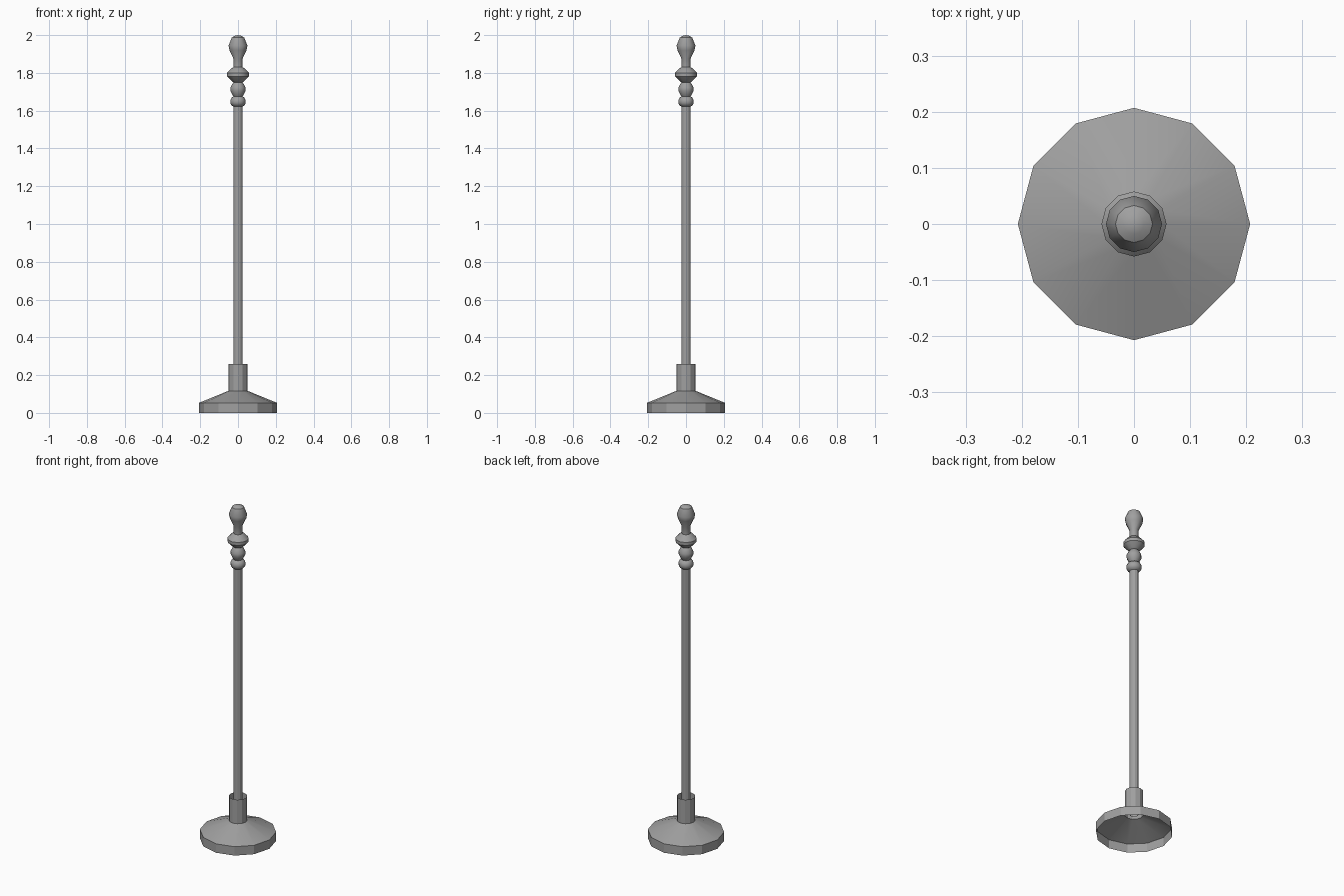
import bpy, bmesh, math

SIDES = 12

cube = bpy.data.objects.get("Cube")
if cube:
    bpy.data.objects.remove(cube, do_unlink=True)

metal = bpy.data.materials.new("grey metal")
metal.use_nodes = True
grey = (0.35, 0.35, 0.35, 1)
metal.diffuse_color = grey
metal.node_tree.nodes["Principled BSDF"].inputs["Base Color"].default_value = grey


def lathe(name, profile, smooth=29):
    """Turn (radius, height) points round z; radius 0 closes an end."""
    bm = bmesh.new()
    verts = [bm.verts.new((r, 0, z)) for r, z in profile]
    edges = [bm.edges.new(pair) for pair in zip(verts, verts[1:])]
    bmesh.ops.spin(bm, geom=verts + edges, cent=(0, 0, 0), axis=(0, 0, 1),
                   angle=math.tau, steps=SIDES, use_duplicate=False)
    bmesh.ops.remove_doubles(bm, verts=bm.verts, dist=0.0005)
    bmesh.ops.recalc_face_normals(bm, faces=bm.faces)
    # Open shells: make the sides face outward
    if sum(f.normal.dot(f.calc_center_median()) * f.calc_area()
           for f in bm.faces if abs(f.normal.z) < 0.7) < 0:
        bmesh.ops.reverse_faces(bm, faces=bm.faces)
    mesh = bpy.data.meshes.new(name)
    bm.to_mesh(mesh)
    bm.free()
    mesh.materials.append(metal)
    obj = bpy.data.objects.new(name, mesh)
    bpy.context.collection.objects.link(obj)
    bpy.ops.object.select_all(action='DESELECT')
    obj.select_set(True)
    bpy.context.view_layer.objects.active = obj
    bpy.ops.object.shade_smooth_by_angle(angle=math.radians(smooth))
    return obj


# Hollow foot with its open collar
lathe("base", [(0.207, 0), (0.207, 0.053), (0.05, 0.117), (0.05, 0.26)])

# Long shaft, standing inside the collar
lathe("pole", [(0.024, 0.117), (0.024, 1.63)])

# Turned beads
lathe("lower_bead", [(0.024, 1.622), (0.034, 1.628), (0.041, 1.64),
                     (0.041, 1.655), (0.034, 1.669), (0.024, 1.675)], 40)
lathe("middle_bead", [(0.024, 1.675), (0.03, 1.684), (0.04, 1.705),
                      (0.04, 1.722), (0.03, 1.742), (0.024, 1.75)], 40)
lathe("upper_bead", [(0.024, 1.75), (0.034, 1.757), (0.058, 1.782),
                     (0.058, 1.8), (0.034, 1.825), (0.024, 1.83)], 40)

# Neck and bulb at the top
lathe("finial", [(0.024, 1.825), (0.024, 1.875), (0.045, 1.92), (0.05, 1.945),
                 (0.033, 1.987), (0.018, 1.996), (0, 2.0)], 35)
